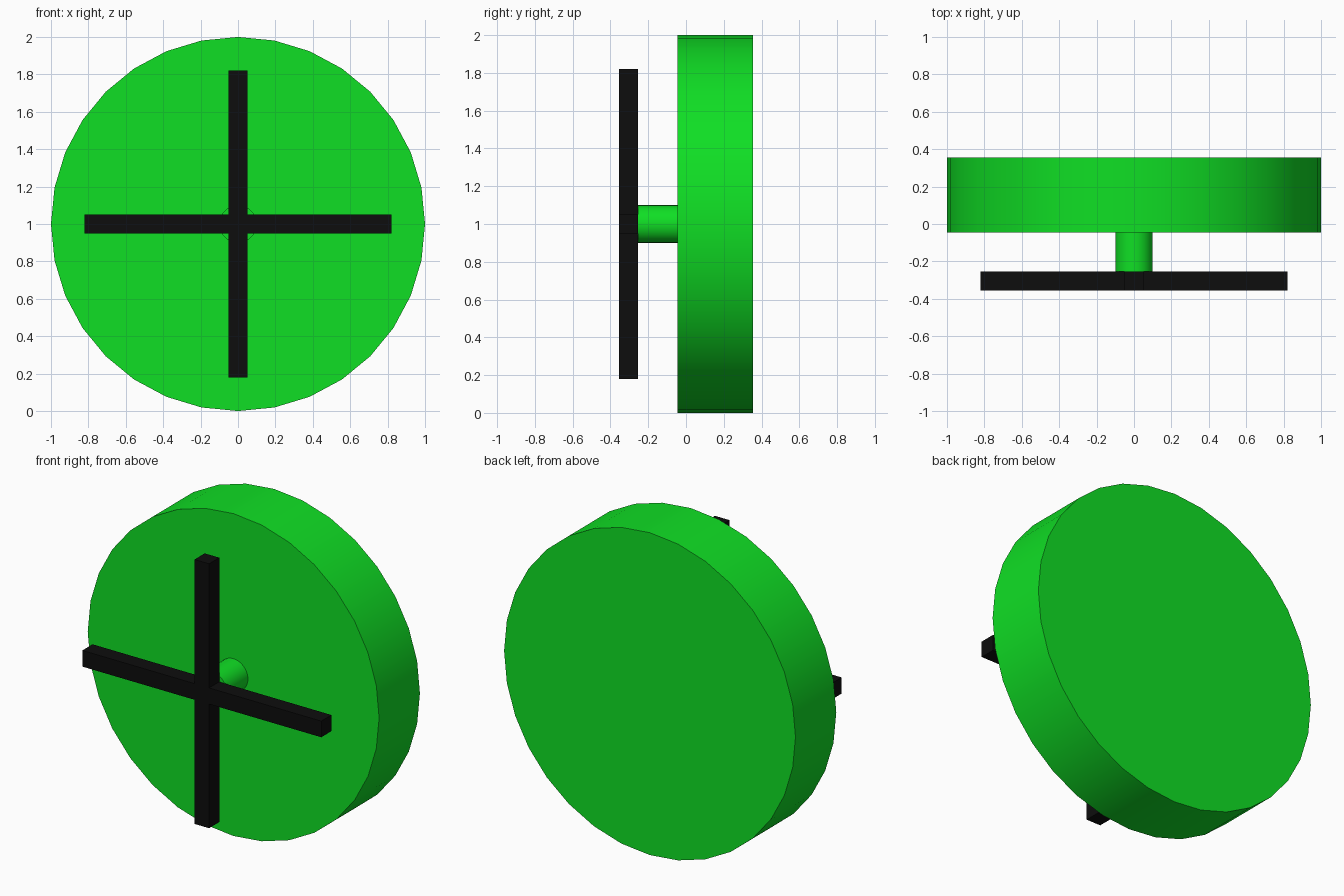
import bpy
import bmesh
import math
from mathutils import Matrix, Vector

cube = bpy.data.objects.get("Cube")
if cube:
    bpy.data.objects.remove(cube, do_unlink=True)


def make_material(name, color):
    mat = bpy.data.materials.new(name)
    mat.use_nodes = True
    mat.diffuse_color = color
    mat.node_tree.nodes["Principled BSDF"].inputs["Base Color"].default_value = color
    return mat


green = make_material("bright green", (0.005, 0.74, 0.018, 1))
black = make_material("black", (0.004, 0.004, 0.004, 1))

CENTER_Z = 1.0
FRONT, BAR_BACK, DISC_FRONT, BACK = -0.355, -0.255, -0.045, 0.355


def round_part(name, radius, y_front, y_back):
    """Cylinder along y with smooth sides and flat caps."""
    bpy.ops.mesh.primitive_cylinder_add(
        vertices=32, radius=radius, depth=y_back - y_front,
        location=(0, (y_front + y_back) / 2, CENTER_Z),
        rotation=(math.pi / 2, 0, 0))
    obj = bpy.context.object
    obj.name = name
    obj.data.materials.append(green)
    bpy.ops.object.shade_smooth_by_angle(angle=math.radians(30))
    return obj


# Thick round body and the short axle on its front
round_part("disc_body", 1.0, DISC_FRONT, BACK)
round_part("axle", 0.1, BAR_BACK, DISC_FRONT)

# Cross of four square arms, drawn out from a central block
width, reach = BAR_BACK - FRONT, 0.82
bm = bmesh.new()
bmesh.ops.create_cube(bm, size=width)
bm.normal_update()
sides = [f for f in bm.faces if abs(f.normal.y) < 0.5]
for face in sides:
    offset = face.normal * (reach - width / 2)
    arm = bmesh.ops.extrude_discrete_faces(bm, faces=[face])["faces"][0]
    bmesh.ops.translate(bm, verts=arm.verts, vec=offset)
bmesh.ops.recalc_face_normals(bm, faces=bm.faces)
mesh = bpy.data.meshes.new("cross_bars")
bm.to_mesh(mesh)
bm.free()
mesh.materials.append(black)
cross = bpy.data.objects.new("cross_bars", mesh)
cross.location = (0, (FRONT + BAR_BACK) / 2, CENTER_Z)
bpy.context.collection.objects.link(cross)
